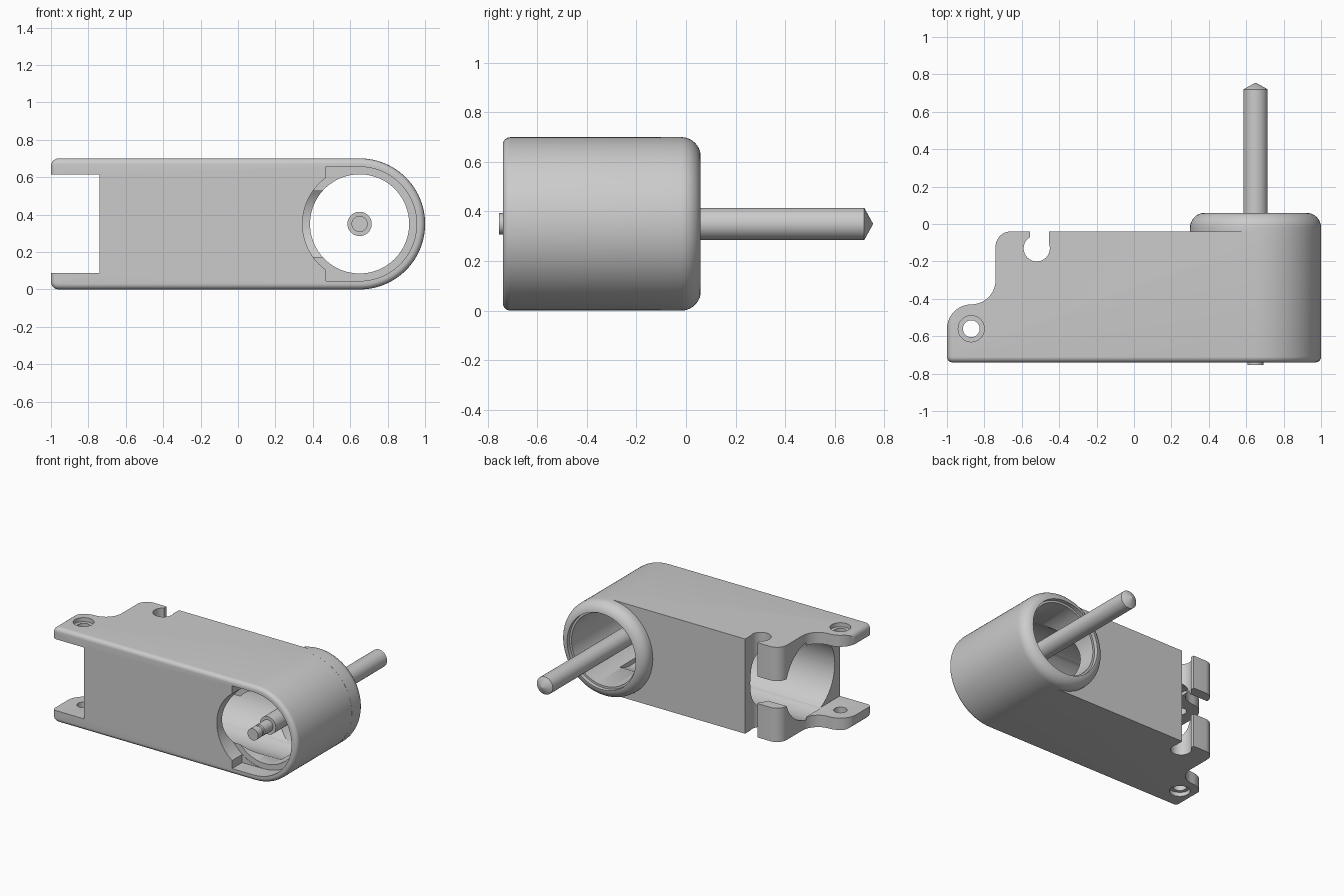
import bpy, bmesh
from math import sin, cos, pi, radians
from mathutils import Matrix, Vector

if "Cube" in bpy.data.objects:
    bpy.data.objects.remove(bpy.data.objects["Cube"], do_unlink=True)

grey = bpy.data.materials.new("plain grey")
grey.use_nodes = True
grey.diffuse_color = (0.6, 0.6, 0.6, 1)
grey.node_tree.nodes["Principled BSDF"].inputs["Base Color"].default_value = (0.6, 0.6, 0.6, 1)

MID = 0.35          # height of both bore axes
BX = 0.65           # x of the round end's axis
FRONT, BACK = -0.74, -0.04


def arc(cx, cy, r, a0, a1, n=10):
    return [(cx + r * cos(radians(a0 + (a1 - a0) * i / n)),
             cy + r * sin(radians(a0 + (a1 - a0) * i / n))) for i in range(n + 1)]


def loft(name, rings, matrix=Matrix()):
    """Closed solid through matching rings of 3D points."""
    bm = bmesh.new()
    loops = [[bm.verts.new(p) for p in ring] for ring in rings]
    n = len(loops[0])
    for a, b in zip(loops, loops[1:]):
        for k in range(n):
            bm.faces.new((a[k], a[(k + 1) % n], b[(k + 1) % n], b[k]))
    bm.faces.new(loops[0])
    bm.faces.new(loops[-1])
    bmesh.ops.transform(bm, matrix=matrix, verts=bm.verts)
    bmesh.ops.remove_doubles(bm, verts=bm.verts, dist=0.0001)
    bmesh.ops.recalc_face_normals(bm, faces=bm.faces)
    me = bpy.data.meshes.new(name)
    bm.to_mesh(me)
    bm.free()
    me.materials.append(grey)
    ob = bpy.data.objects.new(name, me)
    bpy.context.collection.objects.link(ob)
    return ob


def prism(name, pts, lo, hi):
    """Plan outline extruded upward."""
    return loft(name, [[(x, y, z) for x, y in pts] for z in (lo, hi)])


def lathe(name, profile, origin, axis, n=96):
    """Turn (radius, distance) points round an axis."""
    turn = Vector((0, 0, 1)).rotation_difference(Vector(axis)).to_matrix().to_4x4()
    rings = [[(r * cos(2 * pi * k / n), r * sin(2 * pi * k / n), d) for k in range(n)]
             for r, d in profile]
    return loft(name, rings, Matrix.Translation(origin) @ turn)


def box(name, x, y, z):
    return prism(name, [(x[0], y[0]), (x[1], y[0]), (x[1], y[1]), (x[0], y[1])], *z)


def combine(ob, other, op):
    mod = ob.modifiers.new(op, "BOOLEAN")
    mod.operation, mod.object, mod.solver = op, other, "EXACT"
    bpy.context.view_layer.objects.active = ob
    bpy.ops.object.modifier_apply(modifier=mod.name)
    bpy.data.objects.remove(other, do_unlink=True)


def side_ring(inset, y):
    """Housing side outline, one round end and two small corners."""
    pts = (arc(BX, MID, 0.35 - inset, -90, 90, 48)
           + arc(-0.96, 0.66, 0.04 - inset, 90, 180, 5) + arc(-0.96, 0.04, 0.04 - inset, 180, 270, 5))
    return [(x, y, z) for x, z in pts]


# Housing: long block with a round end and softened front edge
soft = 0.03
rings = [side_ring(soft * (1 - sin(radians(a))), FRONT + soft * (1 - cos(radians(a))))
         for a in range(0, 91, 15)]
housing = loft("housing", rings + [side_ring(0, BACK)])

# Trim to the stepped plan shape at the open end
plan = ([(-1.1, FRONT - 0.1), (1.1, FRONT - 0.1), (1.1, 0.1), (-0.66, 0.1)]
        + arc(-0.66, -0.12, 0.08, 90, 180) + arc(-0.87, -0.3, 0.13, 0, -90)
        + arc(-0.87, -0.56, 0.13, 90, 180) + [(-1.1, -0.56)])
combine(housing, prism("plan_trim", plan, -0.1, 0.8), "INTERSECT")

# Rounded collar behind the round end
collar = [(0.3505, -0.1)] + arc(0.2705, -0.02, 0.08, 0, 90) + [(0.2, 0.06)]
combine(housing, lathe("collar", collar, (BX, 0, MID), (0, 1, 0)), "UNION")

# Bores: long chamber, cross bore with a counterbore at each end
cuts = [
    lathe("chamber", [(0.29, -0.745), (0.29, 0.72)], (0, -0.39, MID), (1, 0, 0)),
    lathe("cross_bore", [(0.305, -0.8), (0.305, -0.62), (0.265, -0.62), (0.265, 0.03),
                         (0.28, 0.03), (0.28, 0.1)], (BX, 0, MID), (0, 1, 0)),
    box("fork_gap", (-1.1, -0.74), (-0.9, 0.1), (0.088, 0.615)),
    box("clip_gap", (-0.8, -0.52), (-0.25, 0.1), (0.25, 0.45)),
    lathe("clip_hole", [(0.07, -0.1), (0.07, 0.8)], (-0.52, -0.13, 0), (0, 0, 1), 48),
    box("clip_slot", (-0.555, -0.455), (-0.13, 0.1), (-0.1, 0.8)),
    lathe("screw_holes", [(0.07, -0.1), (0.07, 0.03), (0.045, 0.03), (0.045, 0.67),
                          (0.07, 0.67), (0.07, 0.8)], (-0.87, -0.56, 0), (0, 0, 1), 48),
]
# Corner notches beside the front opening
for z in ((0.044, 0.15), (0.55, 0.656)):
    cuts.append(box("notch", (0.47, BX), (-0.8, -0.622), z))
for cutter in cuts:
    combine(housing, cutter, "DIFFERENCE")

# Stepped shaft with a pointed end and a fine groove near the front tip
shaft = lathe("shaft", [(0.043, -0.755), (0.043, -0.7), (0.036, -0.695), (0.036, -0.68), (0.043, -0.675),
                        (0.043, -0.58), (0.065, -0.58), (0.065, 0.72), (0.002, 0.755)],
              (BX, 0, MID), (0, 1, 0), 48)

for ob in (housing, shaft):
    bpy.ops.object.select_all(action="DESELECT")
    ob.select_set(True)
    bpy.context.view_layer.objects.active = ob
    bpy.ops.object.shade_smooth_by_angle(angle=radians(30))
